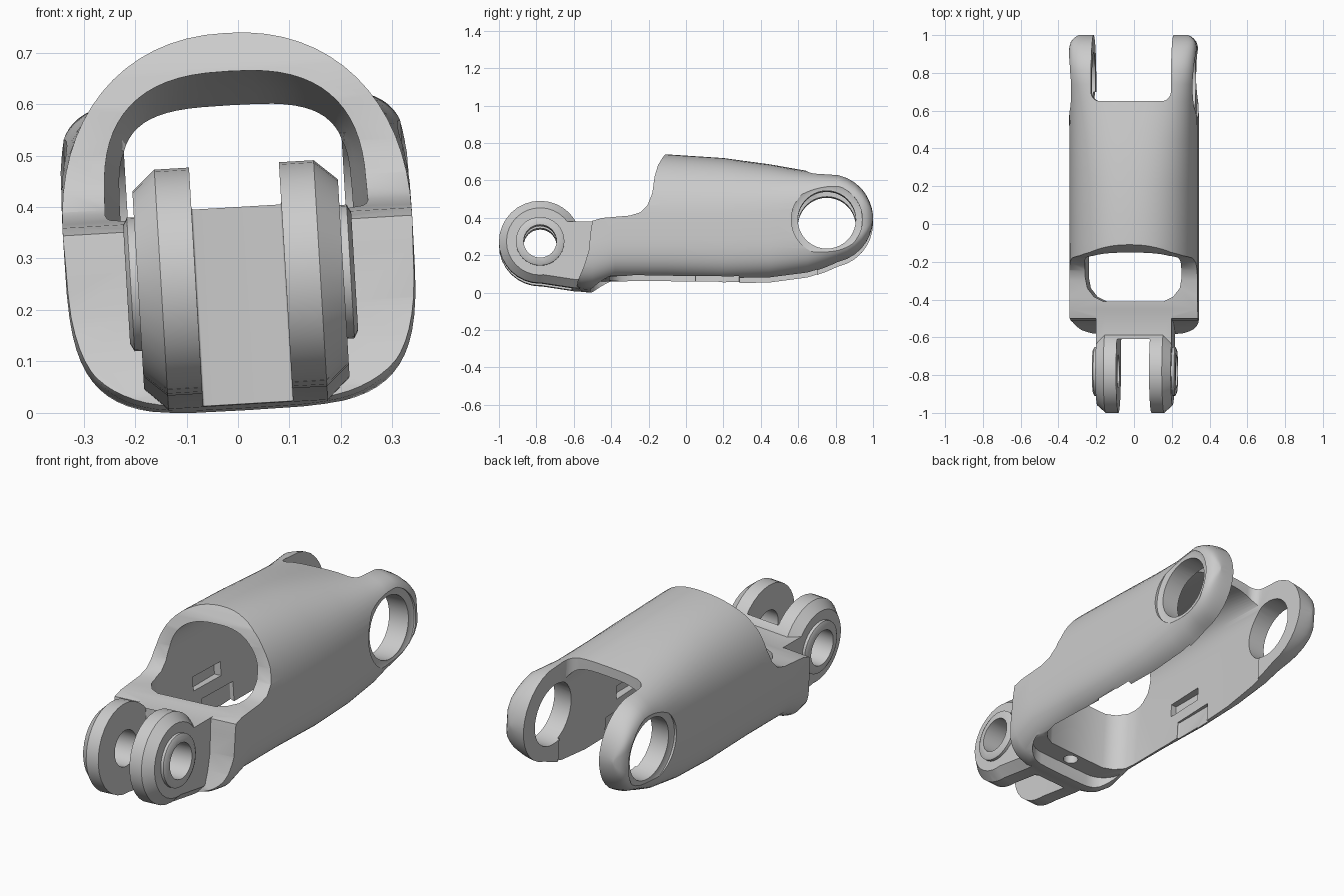
import bpy, bmesh, math
from mathutils import Matrix, Vector

if "Cube" in bpy.data.objects:
    bpy.data.objects.remove(bpy.data.objects["Cube"], do_unlink=True)


def make(name, bm):
    bmesh.ops.recalc_face_normals(bm, faces=bm.faces)
    me = bpy.data.meshes.new(name)
    bm.to_mesh(me)
    bm.free()
    ob = bpy.data.objects.new(name, me)
    bpy.context.collection.objects.link(ob)
    return ob


def loft(name, rings):
    """Skin a list of closed rings and cap both ends."""
    bm = bmesh.new()
    rows = [[bm.verts.new(p) for p in ring] for ring in rings]
    n = len(rows[0])
    for a, b in zip(rows, rows[1:]):
        for i in range(n):
            j = (i + 1) % n
            bm.faces.new((a[i], a[j], b[j], b[i]))
    bm.faces.new(rows[0])
    bm.faces.new(rows[-1])
    return make(name, bm)


def section(y, w, top, bottom, mid, n_top, n_low, count=64):
    """Superelliptic cross-section with its own upper and lower roundness."""
    ring = []
    for i in range(count):
        a = math.tau * i / count
        c, s = math.cos(a), math.sin(a)
        n, h = (n_top, top - mid) if s >= 0 else (n_low, mid - bottom)
        x = w * math.copysign(abs(c) ** (2 / n), c)
        ring.append((x, y, mid + h * math.copysign(abs(s) ** (2 / n), s)))
    return ring


def side_prism(name, pts, x0, x1):
    return loft(name, [[(x, y, z) for y, z in pts] for x in (x0, x1)])


def plan_prism(name, x, y0, y1, r, z0, z1):
    """Upright block with rounded corners in plan."""
    pts = []
    for k, (cx, cy) in enumerate([(x - r, y1 - r), (r - x, y1 - r),
                                  (r - x, y0 + r), (x - r, y0 + r)]):
        for i in range(9):
            a = (k + i / 8) * math.pi / 2
            pts.append((cx + r * math.cos(a), cy + r * math.sin(a)))
    return loft(name, [[(px, py, z) for px, py in pts] for z in (z0, z1)])


def disc(y, z, r, n=40):
    return [(y + r * math.cos(math.tau * i / n), z + r * math.sin(math.tau * i / n))
            for i in range(n)]


def turned(name, y, z, steps, n=40):
    """Round part along x from (x, radius) steps."""
    return loft(name, [[(x, *p) for p in disc(y, z, r, n)] for x, r in steps])


def combine(ob, tool, operation):
    mod = ob.modifiers.new("combine", 'BOOLEAN')
    mod.operation, mod.object, mod.solver = operation, tool, 'EXACT'
    bpy.context.view_layer.objects.active = ob
    bpy.ops.object.modifier_apply(modifier=mod.name)
    bpy.data.objects.remove(tool, do_unlink=True)


# Outer body, from the front block to the rear prongs
outer = [(-.60, .31, .735, .02, .36, 2.2), (-.56, .33, .735, .005, .36, 2.2),
         (-.50, .34, .735, .0, .36, 2.2), (-.38, .34, .735, .045, .36, 2.2),
         (-.10, .34, .735, .045, .36, 2.2), (.20, .34, .715, .035, .36, 2.3),
         (.45, .34, .68, .045, .36, 2.6), (.65, .34, .643, .075, .37, 3.2),
         (.74, .34, .627, .105, .375, 4)]
rings = [section(*s, 4) for s in outer]

# Round prong tips with softened outer edges
TIP_Y, TIP_Z, TIP_R = .765, .38, .235
for deg in (12, 24, 36, 48, 58, 68, 77, 84, 88):
    a = math.radians(deg)
    h = TIP_R * math.cos(a) * 1.03
    w = .34 - .05 * math.sin(a) ** 10
    rings.append(section(TIP_Y + TIP_R * math.sin(a), w, TIP_Z + h, TIP_Z - h, TIP_Z, 5, 5))
body = loft("finger_shell", rings)

# Hollow interior, open underneath
inner = [(-.41, .16, .665, 2.6), (-.385, .21, .665, 2.6), (-.34, .245, .665, 2.6),
         (-.28, .256, .665, 2.6), (0, .25, .655, 2.6), (.4, .235, .625, 3),
         (.7, .222, .588, 3.4)]
combine(body, loft("cavity", [section(y, w, t, -.3, .42, n, 8) for y, w, t, n in inner]),
        'DIFFERENCE')

# Sloped front face and raised opening rim
rim = [(-1, -.1), (-.6, -.1), (-.58, .04), (-.545, .12), (-.52, .2), (-.51, .3), (-.50, .36),
       (-.45, .375), (-.30, .388), (-.245, .405), (-.205, .445), (-.18, .51), (-.168, .6),
       (-.15, .665), (-.125, .71), (-.10, .75), (-.10, .95), (-1, .95)]
combine(body, side_prism("rim_cut", rim, -.6, .6), 'DIFFERENCE')

# Rear slot, cover seat underneath and screw hole
combine(body, plan_prism("rear_slot", .212, .65, 1.3, .05, -.3, 1), 'DIFFERENCE')
combine(body, plan_prism("cover_seat", .262, -.51, .285, .12, -.3, .07), 'DIFFERENCE')
combine(body, plan_prism("seat_notch", .257, .05, .285, .005, -.3, .16), 'DIFFERENCE')
combine(body, plan_prism("screw_hole", .035, -.495, -.425, .034, -.2, .25), 'DIFFERENCE')

# Rear pivot holes with shallow counterbores, and slots in the inner walls
combine(body, turned("rear_pivot", .753, .367, [(-.6, .155), (.6, .155)]), 'DIFFERENCE')
for side in (-1, 1):
    combine(body, turned("counterbore", .753, .367, [(side * .32, .17), (side * .328, .19),
                                                     (side * .6, .19)]), 'DIFFERENCE')
    slot = [(-.01, .22), (.2, .22), (.2, .29), (-.01, .29)]
    combine(body, side_prism("wall_slot", slot, side * .2, side * .28), 'DIFFERENCE')

# Front yoke: chamfered round ears, solid neck and bosses
EAR_Y, EAR_Z = -.78, .258
yoke = turned("front_yoke", EAR_Y, EAR_Z,
              [(-.2, .18), (-.155, .22), (.155, .22), (.2, .18)], 32)
neck_side = [(-.85, .05), (-.6, .012), (-.525, .008), (-.515, .2), (-.46, .365), (-.78, .365)]


def neck_ring(x, lift):
    return [(x, y, z + lift if z < .1 else z) for y, z in neck_side]


neck = loft("neck", [neck_ring(-.2, .043), neck_ring(-.155, 0),
                     neck_ring(.155, 0), neck_ring(.2, .043)])
combine(yoke, neck, 'UNION')
combine(yoke, turned("boss", EAR_Y, EAR_Z, [(-.222, .115), (-.214, .13),
                                            (.214, .13), (.222, .115)], 32), 'UNION')
combine(yoke, plan_prism("ear_gap", .0875, -1.3, -.61, .004, -.3, 1), 'DIFFERENCE')
combine(yoke, turned("front_pivot", EAR_Y, EAR_Z, [(-.5, .088), (.5, .088)], 32),
        'DIFFERENCE')
combine(body, yoke, 'UNION')

# Slight roll, then rest the part on the ground
body.data.transform(Matrix.Rotation(math.radians(-3.4), 4, 'Y'))
pts = [v.co for v in body.data.vertices]
mid_x = (min(p.x for p in pts) + max(p.x for p in pts)) / 2
low = min(p.z for p in pts)
body.data.transform(Matrix.Translation(Vector((-mid_x, 0, -low))))

# Smooth shading with crisp edges
bpy.ops.object.select_all(action='DESELECT')
body.select_set(True)
bpy.context.view_layer.objects.active = body
bpy.ops.object.shade_smooth_by_angle(angle=math.radians(32))
